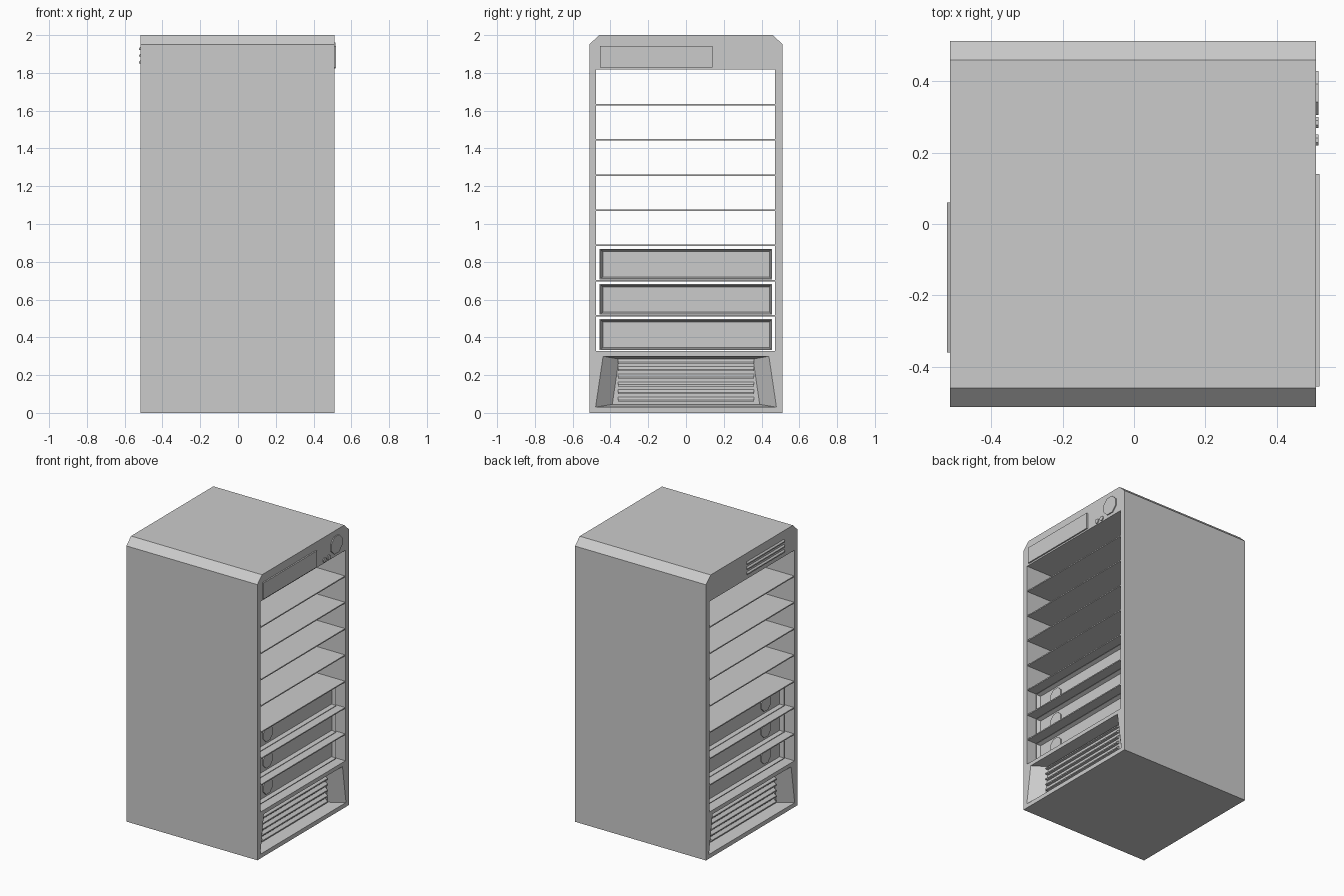
import bpy, bmesh, math
from mathutils import Matrix, Vector

if "Cube" in bpy.data.objects:
    bpy.data.objects.remove(bpy.data.objects["Cube"], do_unlink=True)

grey = bpy.data.materials.new("light_grey")
grey.use_nodes = True
grey.diffuse_color = (0.6, 0.6, 0.6, 1)
grey.node_tree.nodes["Principled BSDF"].inputs["Base Color"].default_value = (0.6, 0.6, 0.6, 1)

LEFT, RIGHT = 0.51, -0.515      # x of the two open sides
HALF = 0.512                    # half width along y
FLOOR, CEIL = 0.328, 1.817      # shelf opening
BAY = (CEIL - FLOOR) / 8


def finish(name, bm):
    bmesh.ops.recalc_face_normals(bm, faces=bm.faces)
    mesh = bpy.data.meshes.new(name)
    bm.to_mesh(mesh)
    bm.free()
    mesh.materials.append(grey)
    obj = bpy.data.objects.new(name, mesh)
    bpy.context.collection.objects.link(obj)
    return obj


def box(name, x, y, z):
    """Box from (min, max) pairs."""
    bm = bmesh.new()
    size = [b - a for a, b in (x, y, z)]
    mid = [(a + b) / 2 for a, b in (x, y, z)]
    bmesh.ops.create_cube(bm, size=1, matrix=Matrix.Translation(mid) @ Matrix.Diagonal((*size, 1)))
    return finish(name, bm)


def loft(name, loops):
    """Closed solid skinned through matching loops of points."""
    bm = bmesh.new()
    rings = [[bm.verts.new(p) for p in loop] for loop in loops]
    n = len(rings[0])
    for a, b in zip(rings, rings[1:]):
        for i in range(n):
            bm.faces.new((a[i], a[(i + 1) % n], b[(i + 1) % n], b[i]))
    bm.faces.new(rings[0])
    bm.faces.new(rings[-1])
    return finish(name, bm)


def trapezoid(x, z0, z1, half0, half1):
    return [(x, -half0, z0), (x, half0, z0), (x, half1, z1), (x, -half1, z1)]


def rect(x, y, z):
    return [(x, y[0], z[0]), (x, y[1], z[0]), (x, y[1], z[1]), (x, y[0], z[1])]


def disc(name, x, y, z, radius, depth, sides=8):
    bm = bmesh.new()
    turn = Matrix.Rotation(math.pi / 2, 4, "Y") @ Matrix.Rotation(math.pi / sides, 4, "Z")
    bmesh.ops.create_cone(bm, cap_ends=True, segments=sides, radius1=radius, radius2=radius,
                          depth=depth, matrix=Matrix.Translation((x, y, z)) @ turn)
    return finish(name, bm)


def cut(obj, cutter):
    mod = obj.modifiers.new("cut", "BOOLEAN")
    mod.operation, mod.solver, mod.object = "DIFFERENCE", "EXACT", cutter
    bpy.context.view_layer.objects.active = obj
    bpy.ops.object.modifier_apply(modifier=mod.name)
    bpy.data.objects.remove(cutter, do_unlink=True)


# Cabinet shell with sloped top edges
outline = [(-HALF, 0), (HALF, 0), (HALF, 1.95), (0.46, 2), (-0.46, 2), (-HALF, 1.95)]
shell = loft("cabinet_shell", [[(x, y, z) for y, z in outline] for x in (RIGHT, LEFT)])
cut(shell, box("opening_cutter", (-1, 1), (-0.476, 0.472), (FLOOR, CEIL)))

# Flared vent recess and louvres on both open sides
for side, face in (("left", LEFT), ("right", RIGHT)):
    s = 1 if face > 0 else -1
    back = face - s * 0.08
    cut(shell, loft("recess_cutter", [trapezoid(face + s * 0.001, 0.03, 0.30, 0.48, 0.44),
                                      trapezoid(back, 0.045, 0.285, 0.39, 0.355)]))
    for i in range(6):
        z = 0.06 + i * 0.0405
        profile = [(back - s * 0.005, z), (back + s * 0.02, z), (back + s * 0.02, z + 0.008),
                   (back - s * 0.005, z + 0.027)]
        loft(f"{side}_louvre_{i + 1}", [[(px, y, pz) for px, pz in profile] for y in (-0.36, 0.36)])

# Thin shelves
for i in range(1, 8):
    z = FLOOR + i * BAY
    box(f"shelf_{i}", (RIGHT + 0.003, LEFT - 0.003), (-0.478, 0.474), (z - 0.004, z + 0.004))

# Slide-in units with bevelled recessed faces and octagonal dials
for i in range(3):
    z = FLOOR + i * BAY
    low, high = z + 0.006, z + 0.168
    rim = rect(0, (-0.458, 0.455), (low, high))
    lip = rect(0, (-0.453, 0.45), (low + 0.004, high - 0.004))
    panel = rect(0, (-0.44, 0.441), (low + 0.013, high - 0.015))
    loops = [(panel, -0.425), (lip, -0.45), (rim, -0.45), (rim, 0.45), (lip, 0.45), (panel, 0.425)]
    loft(f"unit_{i + 1}", [[(x, p[1], p[2]) for p in pts] for pts, x in loops])
    for side, s in (("left", 1), ("right", -1)):
        disc(f"unit_{i + 1}_{side}_dial", s * 0.426, -0.28, (low + high) / 2, 0.056, 0.012)

# Display plate and buttons on the left side
box("display_plate", (LEFT - 0.002, 0.52), (-0.455, 0.14), (1.828, 1.943))
disc("main_button", LEFT + 0.002, 0.367, 1.90, 0.066, 0.01)
for i, y in enumerate((0.235, 0.284)):
    disc(f"small_button_{i + 1}", LEFT + 0.002, y, 1.84, 0.017, 0.01)

# Three vent slats on the right side
for i in range(3):
    z = 1.85 + i * 0.036
    profile = [(RIGHT + 0.002, z), (RIGHT - 0.009, z), (RIGHT - 0.009, z + 0.008), (RIGHT + 0.002, z + 0.02)]
    loft(f"vent_slat_{i + 1}", [[(px, y, pz) for px, pz in profile] for y in (-0.36, 0.06)])
